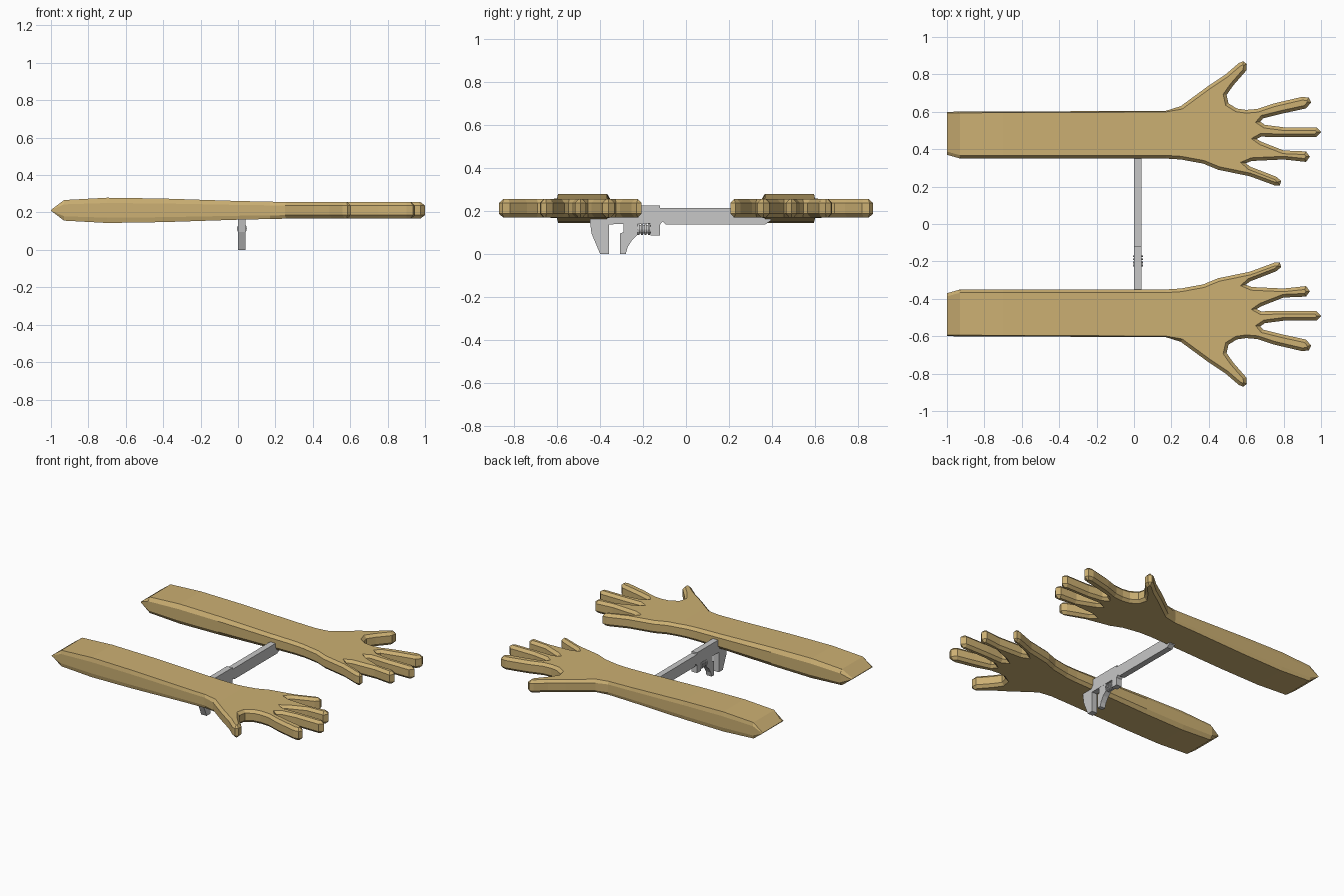
import bpy, bmesh, math
from mathutils import Vector, Matrix

if "Cube" in bpy.data.objects:
    bpy.data.objects.remove(bpy.data.objects["Cube"])


def material(name, rgb):
    m = bpy.data.materials.new(name)
    m.diffuse_color = (*rgb, 1)
    m.use_nodes = True
    m.node_tree.nodes["Principled BSDF"].inputs["Base Color"].default_value = m.diffuse_color
    return m


TAN = material("tan wood", (0.604, 0.434, 0.171))
GREY = material("light grey metal", (0.57, 0.57, 0.57))


def make_object(name, bm, mat):
    bmesh.ops.recalc_face_normals(bm, faces=bm.faces)
    mesh = bpy.data.meshes.new(name)
    bm.to_mesh(mesh)
    bm.free()
    mesh.materials.append(mat)
    ob = bpy.data.objects.new(name, mesh)
    bpy.context.collection.objects.link(ob)
    return ob


# Arm and hand outline, seen from above, in three stretches
thumb = [(-1, .60), (.17, .605), (.25, .63), (.40, .74), (.49, .80), (.56, .86),
         (.585, .87), (.603, .855), (.60, .82), (.53, .74), (.495, .69), (.505, .645),
         (.55, .617), (.60, .61)]
fingers = [(.66, .615), (.75, .645), (.90, .68), (.935, .675), (.947, .65), (.92, .618),
           (.80, .592), (.69, .565), (.675, .547), (.70, .53), (.80, .517), (.975, .517),
           (1.0, .492), (.975, .465), (.80, .464), (.68, .467), (.655, .455), (.68, .44),
           (.80, .393), (.92, .388), (.94, .36), (.92, .332), (.80, .345), (.63, .337)]
little = [(.597, .325), (.62, .307), (.76, .253), (.787, .23), (.78, .207), (.75, .207),
          (.62, .255), (.45, .29), (.37, .323), (.25, .345), (.17, .35), (-.93, .35),
          (-1, .37)]
outline = [Vector(p) for p in thumb + fingers + little]

# Half thickness along the arm
stations = [(-1, .002), (-.93, .055), (-.7, .0675), (-.4, .063), (0, .05), (.3, .0435), (2, .0435)]


def half_thickness(x):
    for (x0, h0), (x1, h1) in zip(stations, stations[1:]):
        if x <= x1:
            return h0 + (h1 - h0) * max(0, x - x0) / (x1 - x0)


def inset(pts):
    out = []
    for i, p in enumerate(pts):
        a = (p - pts[i - 1]).normalized()
        b = (pts[(i + 1) % len(pts)] - p).normalized()
        na, nb = Vector((a.y, -a.x)), Vector((b.y, -b.x))
        n = (na + nb).normalized()
        n /= max(n.dot(na), .6)
        if p.x < -.99:
            n = Vector((0, math.copysign(1, n.y)))
        d = .006 if (p.x < .2 and p.y > .5) else .017
        out.append(p + n * d)
    return out


# Arms: stacked outlines with chamfered rims, mirrored to the other side
bm = bmesh.new()
inner = inset(outline)
rings = []
for pts, z in ((inner, -1), (outline, -.58), (outline, .58), (inner, 1)):
    rings.append([bm.verts.new((p.x, p.y, z)) for p in pts])
n = len(outline)
for lo, hi in zip(rings, rings[1:]):
    for i in range(n):
        j = (i + 1) % n
        bm.faces.new((lo[i], lo[j], hi[j], hi[i]))
bm.faces.new(rings[0])
bm.faces.new(rings[-1])
for x, _ in stations[1:-1]:
    bmesh.ops.bisect_plane(bm, geom=bm.verts[:] + bm.edges[:] + bm.faces[:], dist=1e-5,
                           plane_co=(x, 0, 0), plane_no=(1, 0, 0))
for v in bm.verts:
    v.co.z = .2115 + v.co.z * half_thickness(v.co.x)
arms = make_object("arms_with_hands", bm, TAN)
mirror = arms.modifiers.new("mirror", 'MIRROR')
mirror.use_axis = (False, True, False)


def plate(name, profile, x0, x1):
    """Extrude a (y, z) profile from x0 to x1."""
    bm = bmesh.new()
    f = bm.faces.new([bm.verts.new((x0, y, z)) for y, z in profile])
    r = bmesh.ops.extrude_face_region(bm, geom=[f])
    bmesh.ops.translate(bm, vec=(x1 - x0, 0, 0),
                        verts=[g for g in r["geom"] if isinstance(g, bmesh.types.BMVert)])
    return make_object(name, bm, GREY)


# Wrench handle with head and fixed jaw
plate("wrench_body", [
    (-.448, .16), (-.44, .095), (-.40, 0), (-.358, 0), (-.358, .137), (-.165, .14),
    (-.165, .085), (-.12, .085), (-.12, .137), (-.108, .15), (-.095, .137), (.37, .137),
    (.395, .155), (.40, .18), (.385, .213), (-.12, .213), (-.12, .225), (-.41, .225),
    (-.44, .20)], 0, .041)

# Sliding jaw
plate("sliding_jaw", [
    (-.307, 0), (-.28, 0), (-.272, .03), (-.25, .065), (-.225, .088), (-.225, .15),
    (-.29, .15), (-.29, .10), (-.307, .095)], .001, .040)

# Ridged adjusting screw
bm = bmesh.new()
turn = Matrix.Rotation(math.pi / 2, 4, 'X')


def disc(y, r, depth):
    bmesh.ops.create_cone(bm, cap_ends=True, segments=12, radius1=r, radius2=r, depth=depth,
                          matrix=Matrix.Translation((.0205, y, .114)) @ turn)


disc(-.196, .02, .07)
for k in range(4):
    disc(-.222 + k * .0165, .027, .009)
make_object("adjusting_screw", bm, GREY)
